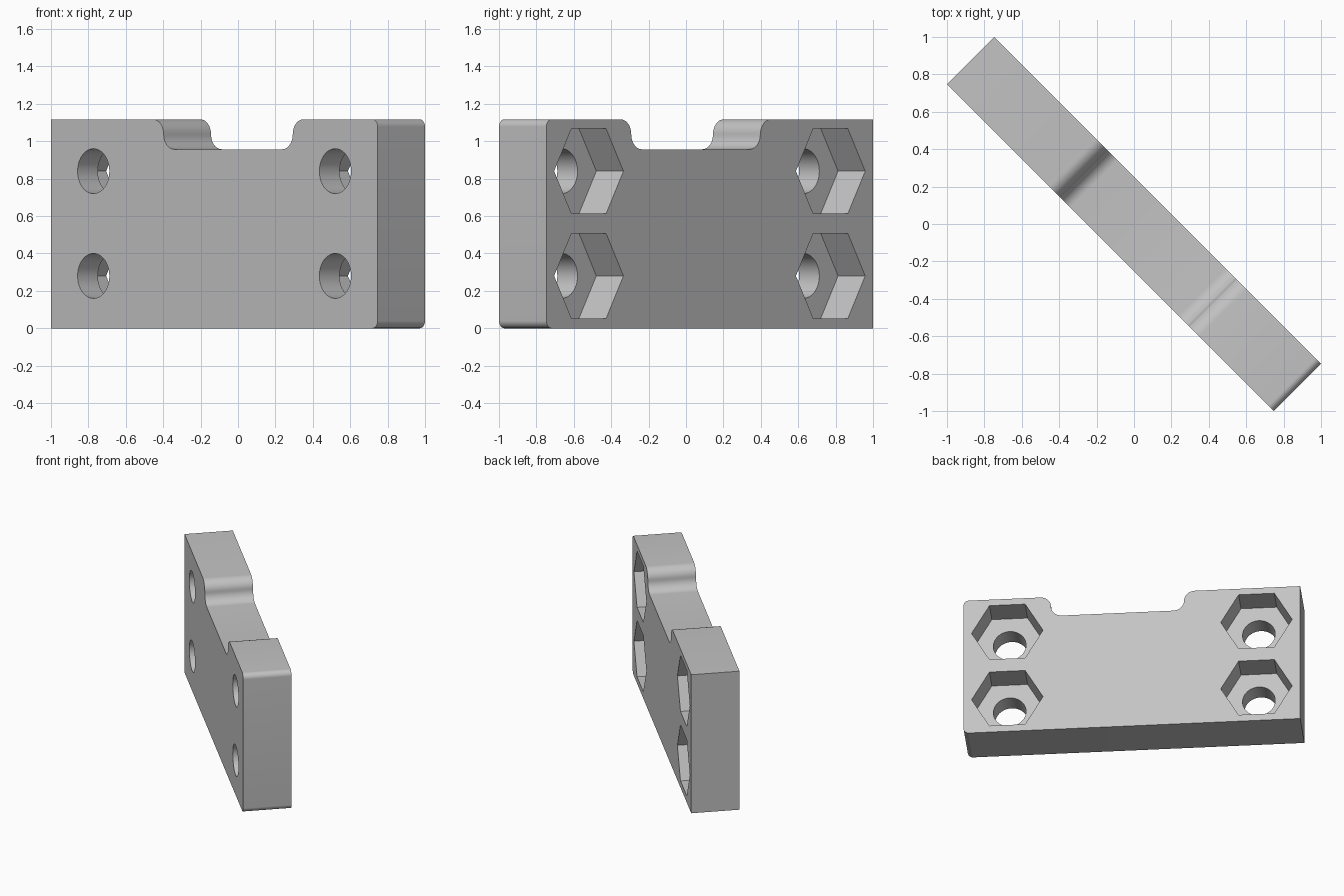
import bpy, bmesh
from math import sin, cos, pi, radians
from mathutils import Matrix

HALF_LENGTH, HALF_THICK, HEIGHT = 1.235, 0.179, 1.117
NOTCH_LEFT, NOTCH_RIGHT, NOTCH_FLOOR = -0.383, 0.593, 0.957
NOTCH_RADIUS, CORNER_RADIUS = 0.08, 0.04
POCKET_DEPTH = 0.205

cube = bpy.data.objects.get("Cube")
if cube:
    bpy.data.objects.remove(cube, do_unlink=True)

grey = bpy.data.materials.new("light grey")
grey.use_nodes = True
grey.diffuse_color = (0.55, 0.55, 0.55, 1)
grey.node_tree.nodes["Principled BSDF"].inputs["Base Color"].default_value = grey.diffuse_color


def arc(x, z, radius, start, end, steps=10):
    """Points of an arc in the plate's face, angles in degrees."""
    angles = [radians(start + (end - start) * i / steps) for i in range(steps + 1)]
    return [(x + radius * cos(a), z + radius * sin(a)) for a in angles]


def prism(name, outline, y_front, y_back):
    """Extrude an outline in x and z through the thickness."""
    bm = bmesh.new()
    face = bm.faces.new([bm.verts.new((x, y_front, z)) for x, z in outline])
    side = bmesh.ops.extrude_face_region(bm, geom=[face])["geom"]
    verts = [v for v in side if isinstance(v, bmesh.types.BMVert)]
    bmesh.ops.translate(bm, verts=verts, vec=(0, y_back - y_front, 0))
    bmesh.ops.recalc_face_normals(bm, faces=bm.faces)
    mesh = bpy.data.meshes.new(name)
    bm.to_mesh(mesh)
    bm.free()
    mesh.materials.append(grey)
    obj = bpy.data.objects.new(name, mesh)
    bpy.context.collection.objects.link(obj)
    return obj


# Plate outline: square left end, rounded right end, notch with S-shaped sides
r, c = NOTCH_RADIUS, CORNER_RADIUS
outline = [(-HALF_LENGTH, 0)]
outline += arc(HALF_LENGTH - c, c, c, -90, 0)
outline += arc(HALF_LENGTH - c, HEIGHT - c, c, 0, 90)
outline += arc(NOTCH_RIGHT + r, HEIGHT - r, r, 90, 180)
outline += arc(NOTCH_RIGHT - r, NOTCH_FLOOR + r, r, 0, -90)
outline += arc(NOTCH_LEFT + r, NOTCH_FLOOR + r, r, -90, -180)
outline += arc(NOTCH_LEFT - r, HEIGHT - r, r, 0, 90)
outline += [(-HALF_LENGTH, HEIGHT)]
plate = prism("mounting_plate", outline, -HALF_THICK, HALF_THICK)

# Bolt holes through the plate, with hexagonal nut pockets in the back
cutters = []
for x in (-0.914, 0.914):
    for z in (0.28, 0.84):
        hole = arc(x, z, 0.12, 0, 360, 48)[:-1]
        pocket = arc(x, z, 0.262, 0, 360, 6)[:-1]
        cutters.append(prism("bolt_hole_cutter", hole, -0.5, 0.5))
        cutters.append(prism("nut_pocket_cutter", pocket, HALF_THICK - POCKET_DEPTH, 0.5))

bpy.ops.object.select_all(action="DESELECT")
bpy.context.view_layer.objects.active = plate
plate.select_set(True)
for cutter in cutters:
    cutter.hide_render = True
    cut = plate.modifiers.new("cut", "BOOLEAN")
    cut.operation = "DIFFERENCE"
    cut.solver = "EXACT"
    cut.object = cutter
    bpy.ops.object.modifier_apply(modifier=cut.name)
    bpy.data.objects.remove(cutter, do_unlink=True)

# The plate stands diagonally
plate.data.transform(Matrix.Rotation(-pi / 4, 4, "Z"))
bpy.ops.object.shade_smooth_by_angle(angle=radians(30))
